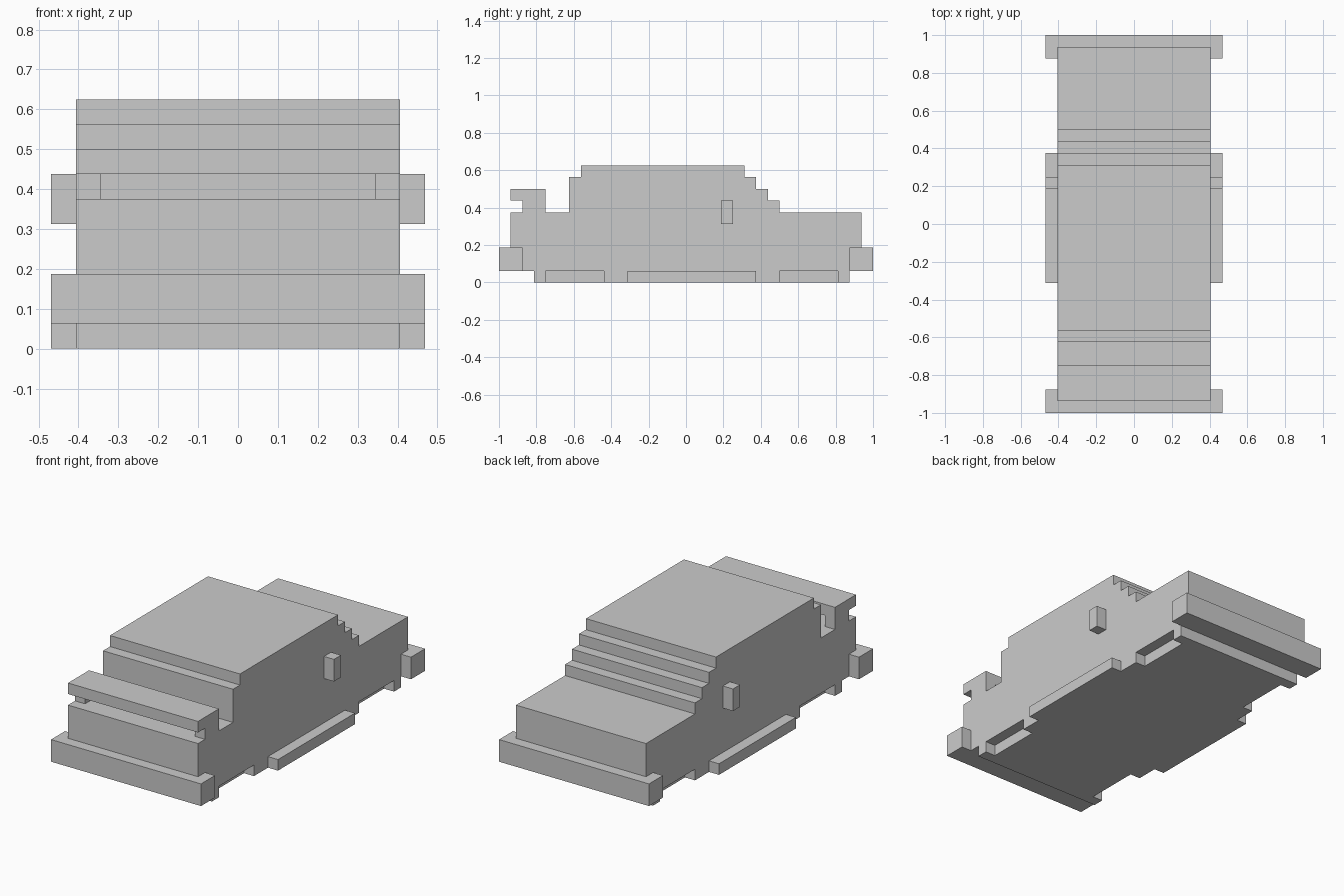
import bpy
import bmesh
from mathutils import Vector

if "Cube" in bpy.data.objects:
    bpy.data.objects.remove(bpy.data.objects["Cube"])

U = 1 / 16          # grid step of the blocky model
W = 6.5             # half width of the body, in steps


def prism(name, outline, direction):
    """Extrude a closed outline (points in steps) along a direction (in steps)."""
    bm = bmesh.new()
    face = bm.faces.new([bm.verts.new(Vector(p) * U) for p in outline])
    ext = bmesh.ops.extrude_face_region(bm, geom=[face])
    moved = [g for g in ext["geom"] if isinstance(g, bmesh.types.BMVert)]
    bmesh.ops.translate(bm, verts=moved, vec=Vector(direction) * U)
    bmesh.ops.recalc_face_normals(bm, faces=bm.faces)
    mesh = bpy.data.meshes.new(name)
    bm.to_mesh(mesh)
    bm.free()
    obj = bpy.data.objects.new(name, mesh)
    bpy.context.collection.objects.link(obj)
    return obj


def box(name, x, y, z, mirrored=False):
    """Box from (min, max) ranges in steps, optionally mirrored across x."""
    outline = [(x[0], y[0], z[0]), (x[1], y[0], z[0]),
               (x[1], y[1], z[0]), (x[0], y[1], z[0])]
    obj = prism(name, outline, (0, 0, z[1] - z[0]))
    if mirrored:
        obj.modifiers.new("Mirror", 'MIRROR')
    return obj


# Body and stepped cabin: side profile (y, z) extruded across the width
profile = [(-14, 1), (-14, 3), (-15, 3), (-15, 6), (-10, 6), (-10, 9), (-9, 9),
           (-9, 10), (5, 10), (5, 9), (6, 9), (6, 8), (7, 8), (7, 7), (8, 7),
           (8, 6), (15, 6), (15, 3), (14, 3), (14, 1)]
prism("body", [(-W, y, z) for y, z in profile], (2 * W, 0, 0))

# Underside with shallow wheel recesses: half outline (x, y), reflected
inner = W - 1
half = [(W, -13), (W, -12), (inner, -12), (inner, -7), (W, -7),
        (W, 8), (inner, 8), (inner, 13), (W, 13), (W, 14)]
outline = half + [(-x, y) for x, y in reversed(half)]
prism("underside", [(x, y, 0) for x, y in outline], (0, 0, 1))

# Bumpers
box("front_bumper", (-W - 1, W + 1), (-16, -14), (1, 3))
box("rear_bumper", (-W - 1, W + 1), (14, 16), (1, 3))

# Side sills and door mirrors
box("side_sills", (W, W + 1), (-5, 6), (0, 1), mirrored=True)
box("door_mirrors", (W, W + 1), (3, 4), (5, 7), mirrored=True)

# Wing on two end struts
box("wing", (-W, W), (-15, -12), (7, 8))
box("wing_struts", (W - 1, W), (-14, -12), (6, 7), mirrored=True)
